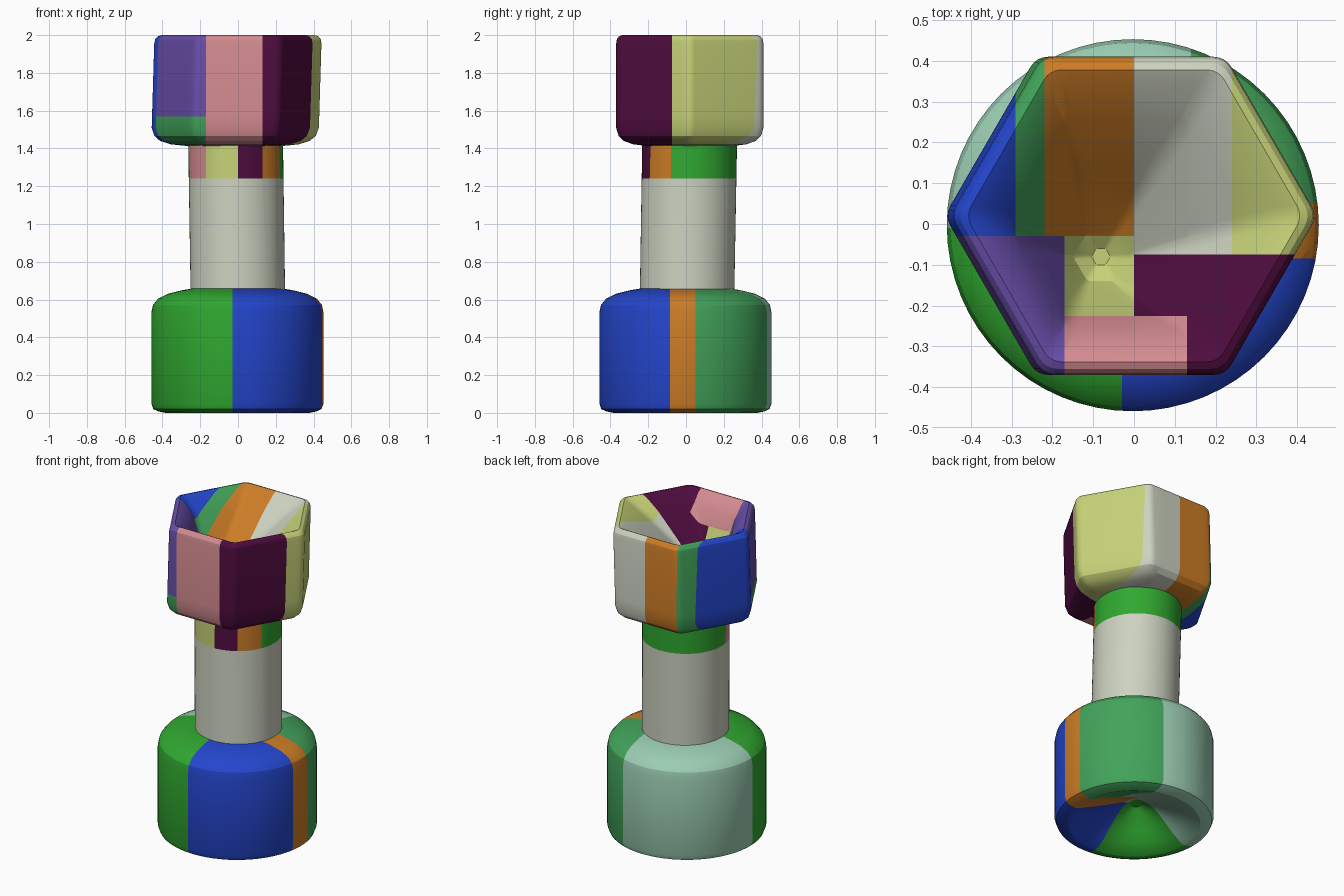
import bpy, bmesh, math
from mathutils import Vector

cube = bpy.data.objects.get("Cube")
if cube:
    bpy.data.objects.remove(cube, do_unlink=True)

# Flat colours, written as 0-255 display values
COLOURS = {
    "blue": (36, 70, 205), "bright_green": (48, 168, 48), "mid_green": (66, 163, 90),
    "mint": (155, 205, 178), "orange": (205, 125, 38), "off_white": (205, 210, 192),
    "lime": (198, 210, 120), "purple": (105, 78, 170), "pink": (212, 140, 145),
    "maroon": (78, 12, 62),
}


def linear(v):
    v /= 255
    return v / 12.92 if v <= 0.04045 else ((v + 0.055) / 1.055) ** 2.4


MATS = {}
for name, rgb in COLOURS.items():
    m = bpy.data.materials.new(name)
    col = (*[linear(c) for c in rgb], 1)
    m.diffuse_color = col
    m.use_nodes = True
    bsdf = m.node_tree.nodes["Principled BSDF"]
    bsdf.inputs["Base Color"].default_value = col
    bsdf.inputs["Roughness"].default_value = 0.7
    MATS[name] = m


def circle(r, n=64):
    return [(r * math.cos(2 * math.pi * i / n), r * math.sin(2 * math.pi * i / n)) for i in range(n)]


def rounded_hex(apothem, steps=4):
    """Hexagon with rounded corners, one corner on +x."""
    r = min(0.05, apothem * 0.3)
    d = (apothem - r) / math.cos(math.pi / 6)
    pts = []
    for k in range(6):
        a = math.radians(60 * k)
        for s in range(steps + 1):
            b = a + math.radians(-30 + 60 * s / steps)
            pts.append((d * math.cos(a) + r * math.cos(b), d * math.sin(a) + r * math.sin(b)))
    return pts


def loft(name, section, profile, centre, cuts, rule):
    """Skin sections along a (size, z, shift x, shift y) profile, cut into cells, colour each cell."""
    bm = bmesh.new()
    rings = []
    for size, z, *shift in profile:
        dx, dy = shift or (0, 0)
        cx, cy = centre(z)
        rings.append([bm.verts.new((x + cx + dx, y + cy + dy, z)) for x, y in section(size)])
    for a, b in zip(rings, rings[1:]):
        for i in range(len(a)):
            j = (i + 1) % len(a)
            bm.faces.new((a[i], a[j], b[j], b[i]))
    bm.faces.new(rings[0][::-1])
    bm.faces.new(rings[-1])
    # Cut along the colour borders
    for axis, values in enumerate(cuts):
        for v in values:
            no = Vector((0, 0, 0))
            no[axis] = 1
            bmesh.ops.bisect_plane(bm, geom=bm.verts[:] + bm.edges[:] + bm.faces[:],
                                   dist=1e-5, plane_co=no * v, plane_no=no)
    bmesh.ops.recalc_face_normals(bm, faces=bm.faces[:])
    mesh = bpy.data.meshes.new(name)
    used = []
    for f in bm.faces:
        c = rule(*f.calc_center_median())
        if c not in used:
            used.append(c)
        f.material_index = used.index(c)
    bm.to_mesh(mesh)
    bm.free()
    for c in used:
        mesh.materials.append(MATS[c])
    ob = bpy.data.objects.new(name, mesh)
    bpy.context.collection.objects.link(ob)
    bpy.ops.object.select_all(action="DESELECT")
    ob.select_set(True)
    bpy.context.view_layer.objects.active = ob
    bpy.ops.object.shade_smooth_by_angle(angle=math.radians(25))


# Round base with an off-centre dished underside
def base_colour(x, y, z):
    if y < -0.085 or (y < -0.01 and x < -0.03):
        return "bright_green" if x < -0.03 else "blue"
    if y < 0.05 and x > 0:
        return "orange"
    return "mid_green" if x > 0.14 else "mint"


loft("base", circle,
     [(0.03, 0.20, -0.09, -0.09), (0.10, 0.165, -0.07, -0.07), (0.20, 0.10, -0.04, -0.04),
      (0.29, 0.045, -0.01, -0.01), (0.35, 0.012), (0.38, 0.0), (0.42, 0.008),
      (0.445, 0.02), (0.456, 0.05), (0.456, 0.53), (0.447, 0.572), (0.42, 0.605), (0.37, 0.63),
      (0.30, 0.648), (0.23, 0.66)],
     lambda z: (-0.003, -0.003),
     [(-0.03, 0, 0.14), (-0.085, -0.01, 0.05), ()], base_colour)


# Shaft, leaning slightly, with a coloured neck
def shaft_colour(x, y, z):
    if z < 1.24:
        return "off_white"
    if x < -0.17 and y < -0.03:
        return "pink"
    if y > -0.08:
        return "bright_green"
    return "lime" if x < 0 else "maroon" if x < 0.13 else "orange"


loft("shaft", circle, [(0.25, 0.60), (0.251, 1.44)],
     lambda z: (-0.001 - 0.015 * (z - 0.65), 0.006 + 0.017 * (z - 0.65)),
     [(-0.17, 0, 0.13), (-0.08, -0.03), (1.24,)], shaft_colour)


# Hexagonal head with an off-centre hollow sunk into the top
def head_colour(x, y, z):
    if x > 0 and y > -0.075:
        return "lime" if x > 0.24 else "off_white"
    if x <= 0 and y > -0.03:
        return "blue" if x < -0.29 else "mid_green" if x < -0.22 else "orange"
    if x < -0.17:
        return "purple" if z > 1.57 else "mid_green"
    if x < 0.13 and y < -0.225:
        return "pink"
    return "lime" if x < 0 else "maroon"


loft("hex_head", rounded_hex,
     [(0.22, 1.412), (0.30, 1.422), (0.35, 1.44), (0.377, 1.467), (0.39, 1.51), (0.39, 1.955),
      (0.386, 1.978), (0.375, 1.993), (0.358, 2.0), (0.33, 1.985), (0.26, 1.92, -0.01, -0.02),
      (0.17, 1.80, -0.04, -0.06), (0.06, 1.65, -0.07, -0.10), (0.02, 1.62, -0.07, -0.10)],
     lambda z: (-0.008 + 0.03 * (z - 1.72), 0.02),
     [(-0.29, -0.22, -0.17, 0, 0.13, 0.24), (-0.225, -0.075, -0.03), (1.57,)], head_colour)
